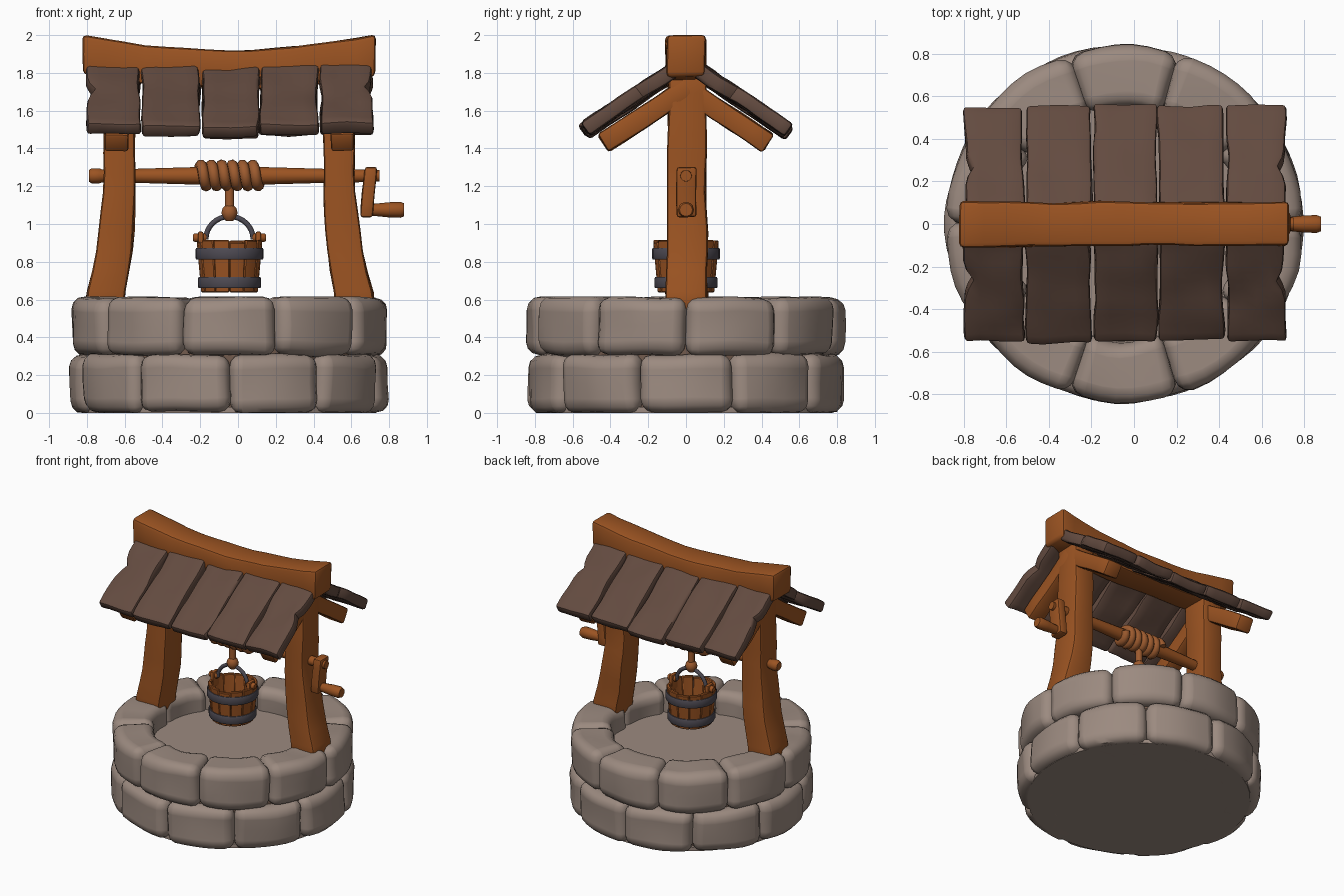
import bpy, bmesh, math, random
from mathutils import Vector, Matrix, noise

if "Cube" in bpy.data.objects:
    bpy.data.objects.remove(bpy.data.objects["Cube"])

random.seed(4)
CX = -0.045                       # axis of the well (the crank sticks out to +x)


def material(name, rgb):
    m = bpy.data.materials.new(name)
    m.diffuse_color = (*rgb, 1)
    m.use_nodes = True
    m.node_tree.nodes["Principled BSDF"].inputs["Base Color"].default_value = m.diffuse_color
    return m


STONE = material("grey_stone", (0.33, 0.255, 0.215))
MORTAR = material("brown_mortar", (0.17, 0.105, 0.075))
WOOD = material("orange_wood", (0.33, 0.088, 0.016))
SHINGLE = material("dark_plank", (0.125, 0.07, 0.051))
ROPE = material("rope", (0.34, 0.105, 0.028))
IRON = material("dark_iron", (0.075, 0.068, 0.085))


def finish(name, bm, mat, angle=40):
    bmesh.ops.recalc_face_normals(bm, faces=bm.faces)
    me = bpy.data.meshes.new(name)
    bm.to_mesh(me)
    bm.free()
    me.materials.append(mat)
    ob = bpy.data.objects.new(name, me)
    bpy.context.collection.objects.link(ob)
    bpy.ops.object.select_all(action='DESELECT')
    ob.select_set(True)
    bpy.context.view_layer.objects.active = ob
    bpy.ops.object.shade_smooth_by_angle(angle=math.radians(angle))
    return ob


def block(name, size, bevel, cuts, place, mat, rough=0.0, freq=5.0, seg=2):
    """Bevelled box, sliced along its axes, roughened, then bent by place(point)."""
    bm = bmesh.new()
    bmesh.ops.create_cube(bm, size=1)
    for v in bm.verts:
        v.co = Vector(a * b for a, b in zip(v.co, size))
    bmesh.ops.bevel(bm, geom=bm.edges[:], offset=bevel, segments=seg, profile=0.5, affect='EDGES')
    for ax, n in enumerate(cuts):
        no = Vector([float(i == ax) for i in range(3)])
        for k in range(1, n):
            bmesh.ops.bisect_plane(bm, geom=bm.verts[:] + bm.edges[:] + bm.faces[:],
                                   plane_co=no * size[ax] * (k / n - 0.5), plane_no=no)
    seed = Vector((random.uniform(0, 50), random.uniform(0, 50), random.uniform(0, 50)))
    for v in bm.verts:
        if rough:
            v.co += noise.noise_vector(v.co * freq + seed) * rough
        v.co = Vector(place(v.co))
    return finish(name, bm, mat)


def lathe(name, profile, mat, at=(CX, 0, 0), along_x=False, seg=24, closed=False, angle=40):
    """Spin (radius, height) points about z, or about x."""
    bm = bmesh.new()
    rings = []
    for r, h in profile:
        ring = []
        for i in range(seg):
            a = math.tau * i / seg
            p = (r * math.cos(a), r * math.sin(a), h)
            ring.append(bm.verts.new((p[2], p[0], p[1]) if along_x else p))
        rings.append(ring)
    for a, b in zip(rings, rings[1:] + rings[:1] if closed else rings[1:]):
        for i in range(seg):
            j = (i + 1) % seg
            bm.faces.new((a[i], a[j], b[j], b[i]))
    if not closed:
        bm.faces.new(rings[0])
        bm.faces.new(rings[-1])
    bm.transform(Matrix.Translation(at))
    return finish(name, bm, mat, angle)


def tube(name, pts, r, mat):
    """Round tube along a path."""
    cu = bpy.data.curves.new(name, 'CURVE')
    cu.dimensions = '3D'
    cu.bevel_depth, cu.bevel_resolution, cu.use_fill_caps = r, 2, True
    sp = cu.splines.new('POLY')
    sp.points.add(len(pts) - 1)
    for p, q in zip(sp.points, pts):
        p.co = (*q, 1)
    ob = bpy.data.objects.new(name, cu)
    bpy.context.collection.objects.link(ob)
    bpy.ops.object.select_all(action='DESELECT')
    ob.select_set(True)
    bpy.context.view_layer.objects.active = ob
    bpy.ops.object.convert(target='MESH')
    ob = bpy.context.object
    ob.data.materials.clear()
    ob.data.materials.append(mat)
    bpy.ops.object.shade_smooth_by_angle(angle=math.radians(50))


# Stone ring: two courses of ten stones, staggered by half a stone
for row, (zc, turn) in enumerate(((0.156, 0), (0.458, 18))):
    for i in range(10):
        mid = math.radians(turn + 36 * i)
        half = math.radians(18.3)

        def place(p, mid=mid, half=half, zc=zc):
            a = mid + p.x / 0.26 * half
            r = 0.685 + p.y + 0.012 * (1 - (p.x / 0.26) ** 2)
            return (CX + r * math.cos(a), r * math.sin(a), min(0.615, max(0, zc + p.z)))
        block(f"stone_{row}_{i}", (0.52, 0.29, 0.312), 0.068, (7, 4, 4), place, STONE, 0.014, 4, 3)

# Filled core: mortar between the stones, stone floor and underside
lathe("mortar_core", [(0.75, 0.03), (0.75, 0.43)], MORTAR, seg=40)
lathe("well_floor", [(0.66, 0.43), (0.66, 0.45)], STONE, seg=40)
lathe("well_base", [(0.775, 0.0), (0.775, 0.03)], STONE, seg=40)

# Posts flaring outward at the foot, with rafters for each roof slope
SLOPE = math.radians(33.7)
for side, tag in ((-1, "left"), (1, "right")):
    def post(p, side=side):
        z = 1.17 + p.z
        t = min(1, max(0, (1.25 - z) / 0.65))
        x = 0.58 + 0.085 * t * t + p.x * (1 + 0.25 * t)
        return (CX + side * x, 0.005 + p.y * (1 + 0.08 * t), z)
    block(tag + "_post", (0.165, 0.205, 1.26), 0.02, (1, 1, 12), post, WOOD, 0.01, 4)
    for s, face in ((-1, "front"), (1, "back")):
        def rafter(p, s=s, side=side):
            y = 0.207 + p.y * math.cos(SLOPE) + p.z * math.sin(SLOPE)
            z = 1.578 - p.y * math.sin(SLOPE) + p.z * math.cos(SLOPE)
            return (CX + side * 0.598 + p.x, s * y, z)
        block(f"{tag}_{face}_rafter", (0.125, 0.55, 0.11), 0.015, (1, 5, 1), rafter, WOOD, 0.008)


# Sagging ridge beam
def ridge(p):
    u = (p.x / 0.775) ** 2
    f = 1 + 0.04 * u
    return (CX + p.x, p.y * f, min(2.0, 1.82 + 0.075 * u + p.z * f))


block("ridge_beam", (1.55, 0.205, 0.205), 0.022, (14, 1, 2), ridge, WOOD, 0.012, 4)

# Roof planks, five on each slope
EDGES = ((-0.80, -0.52), (-0.51, -0.20), (-0.19, 0.11), (0.115, 0.425), (0.435, 0.715))
for s, face in ((-1, "front"), (1, "back")):
    for i, (x0, x1) in enumerate(EDGES):
        length = 0.60 + random.uniform(-0.012, 0.012)
        drop = (0, 0.008, 0.018, 0.008, 0)[i]
        lean = random.uniform(-0.01, 0.01)

        def plank(p, s=s, x0=x0, x1=x1, length=length, drop=drop, lean=lean):
            d = p.y + length / 2
            w = 1 - 0.035 * math.sin(math.pi * d / length) ** 2
            x = (x0 + x1) / 2 + p.x * w + lean * (d / length - 0.5)
            # chipped outer edges near the middle
            chip = max(0, 1 - abs(d - 0.25) / 0.07) * 0.035
            if x < -0.76 or x > 0.675:
                x += chip if x < 0 else -chip
            y = 0.042 + d * math.cos(SLOPE) + p.z * math.sin(SLOPE)
            z = 1.832 - drop - d * math.sin(SLOPE) + p.z * math.cos(SLOPE)
            return (x, s * y, z)
        block(f"{face}_plank_{i}", (x1 - x0, length, 0.078), 0.018, (4, 12, 1), plank, SHINGLE,
              0.012, 6)

# Windlass axle with end knob
lathe("axle", [(0.03, -0.79), (0.04, -0.775), (0.04, -0.735), (0.034, -0.72), (0.036, -0.58),
               (0.047, -0.2), (0.047, 0.11), (0.036, 0.5), (0.034, 0.64), (0.03, 0.75)],
      WOOD, (0, 0, 1.255), True, 12)

# Crank arm and handle
block("crank_arm", (0.065, 0.105, 0.265), 0.014, (1, 1, 4),
      lambda p: (0.69 + p.x + 0.012 * p.z / 0.13, 0.003 + p.y, 1.168 + p.z), WOOD, 0.006)
lathe("crank_handle", [(0.03, 0.65), (0.034, 0.74), (0.04, 0.80), (0.042, 0.86), (0.034, 0.88)],
      WOOD, (0, 0, 1.075), True, 12)

# Rope: coil round the axle, hanging end and knot
tube("rope_coil", [(-0.21 + 0.33 * k / 108, 0.056 * math.cos(math.tau * k / 18),
                    1.257 + 0.056 * math.sin(math.tau * k / 18)) for k in range(109)], 0.029, ROPE)
tube("hanging_rope", [(CX, 0, 1.24), (CX, 0, 1.12), (CX, 0, 1.03)], 0.025, ROPE)
lathe("rope_knot", [(0.018, 1.015), (0.036, 1.035), (0.043, 1.06), (0.036, 1.085), (0.02, 1.1)],
      ROPE, seg=12)

# Bucket: twelve staves, bottom and iron bands
for i in range(12):
    top = random.uniform(-0.008, 0.008)

    def stave(p, i=i, top=top):
        k = (p.z + 0.135) / 0.27
        a = math.tau * (i + 0.5) / 12 + p.x / 0.04 * math.radians(14.7)
        r = 0.137 + 0.024 * k + p.y
        return (CX + r * math.cos(a), r * math.sin(a), 0.773 + p.z + top * k)
    block(f"bucket_stave_{i}", (0.08, 0.025, 0.27), 0.005, (2, 1, 1), stave, WOOD, seg=1)
lathe("bucket_bottom", [(0.132, 0.65), (0.132, 0.675)], WOOD)
for tag, z, r in (("lower", 0.69, 0.167), ("upper", 0.843, 0.18)):
    lathe(tag + "_bucket_band", [(r - 0.025, z - 0.03), (r - 0.004, z - 0.03), (r, z - 0.022),
                                 (r, z + 0.022), (r - 0.004, z + 0.03), (r - 0.025, z + 0.03)],
          IRON, closed=True)

# Bucket ears with pegs, and the arched iron handle
for side, tag in ((-1, "left"), (1, "right")):
    block(tag + "_bucket_ear", (0.03, 0.075, 0.12), 0.01, (1, 1, 1),
          lambda p: (CX + side * 0.153 + p.x, p.y, 0.9 + p.z), WOOD)
    lathe(tag + "_ear_peg", [(0.018, -0.035), (0.024, -0.028), (0.024, 0.028), (0.018, 0.035)],
          WOOD, (CX + side * 0.157, 0, 0.928), True, 10)
tube("bucket_handle", [(CX + 0.125 * math.cos(math.pi * k / 16), 0,
                        0.92 + 0.12 * math.sin(math.pi * k / 16)) for k in range(17)], 0.014, IRON)
